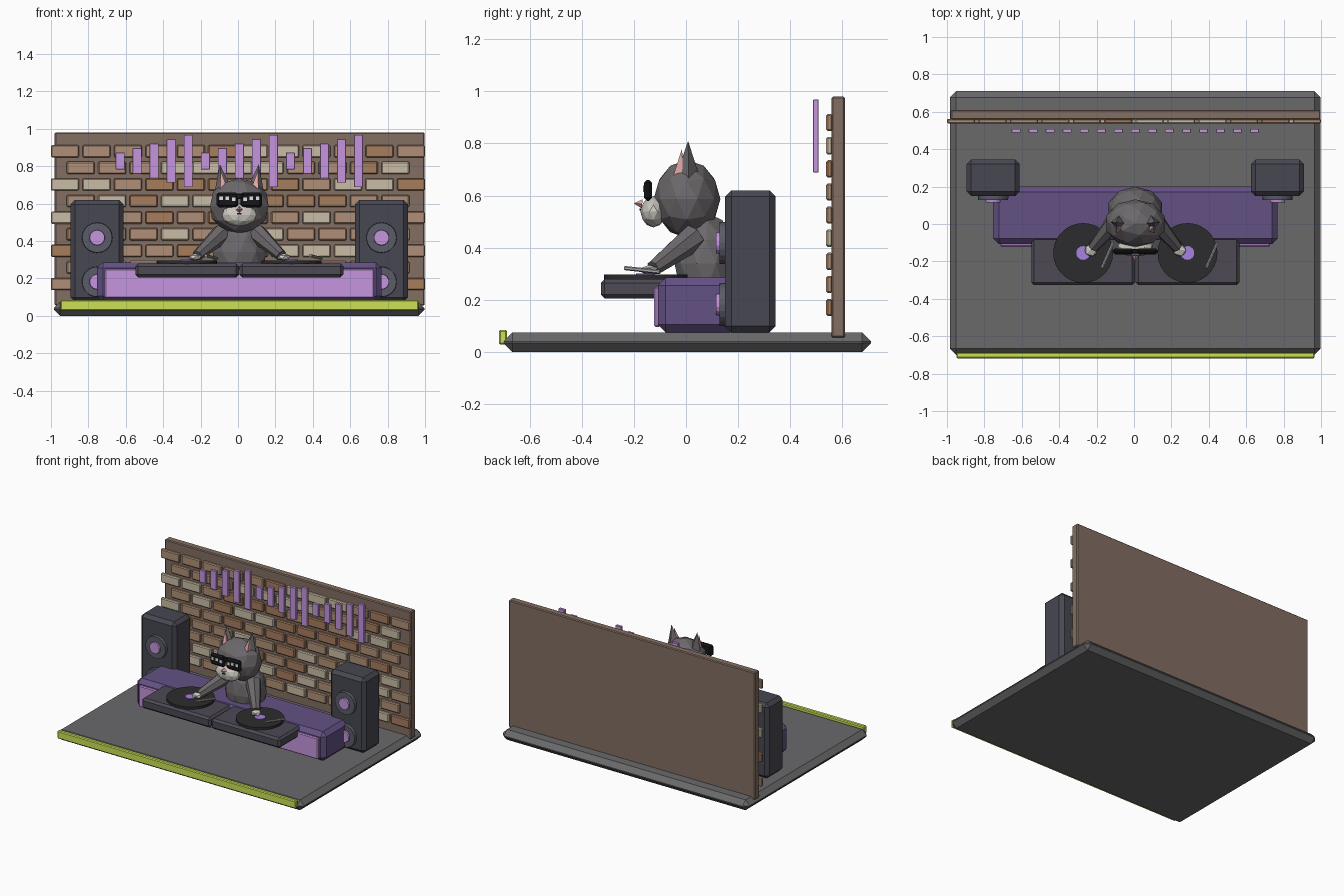
import bpy, bmesh, math, random
from mathutils import Vector, Matrix

if "Cube" in bpy.data.objects:
    bpy.data.objects.remove(bpy.data.objects["Cube"])

random.seed(4)
CX = 0.007  # the scene's own mirror plane


def mat(name, r, g, b):
    lin = [(c / 255) ** 2.2 for c in (r, g, b)]
    m = bpy.data.materials.new(name)
    m.diffuse_color = (*lin, 1)
    m.use_nodes = True
    m.node_tree.nodes["Principled BSDF"].inputs["Base Color"].default_value = m.diffuse_color
    return m


FLOOR = mat("floor_grey", 105, 105, 107)
LIME = mat("lime", 203, 224, 85)
WALL = mat("wall_brown", 130, 110, 98)
BRICKS = [mat("brick_tan", 174, 143, 118), mat("brick_brown", 164, 124, 94), mat("brick_cream", 200, 187, 164)]
LILAC = mat("lilac", 196, 148, 222)
PURPLE = mat("booth_purple", 100, 82, 132)
SLATE = mat("speaker_slate", 72, 73, 82)
CONE = mat("driver_grey", 92, 92, 104)
DECK = mat("deck_grey", 78, 75, 85)
BLACK = mat("vinyl_black", 48, 48, 50)
LABEL = mat("label_violet", 165, 130, 225)
METAL = mat("metal", 170, 170, 172)
FUR = mat("fur_grey", 108, 104, 107)
CREAM = mat("cream_fur", 205, 200, 192)
PINK = mat("pink", 222, 165, 165)
LENS = mat("lens_black", 28, 28, 30)
WHITE = mat("white", 225, 228, 230)


def finish(bm, name, material):
    bmesh.ops.recalc_face_normals(bm, faces=bm.faces)
    me = bpy.data.meshes.new(name)
    bm.to_mesh(me)
    bm.free()
    ob = bpy.data.objects.new(name, me)
    bpy.context.collection.objects.link(ob)
    me.materials.append(material)
    return ob


def box(name, x, y, z, material, bevel=0.0):
    """Box from (min, max) ranges, with chamfered edges."""
    bm = bmesh.new()
    size = [b - a for a, b in (x, y, z)]
    mid = [(a + b) / 2 for a, b in (x, y, z)]
    bmesh.ops.create_cube(bm, size=1, matrix=Matrix.Translation(mid) @ Matrix.Diagonal((*size, 1)))
    if bevel:
        bmesh.ops.bevel(bm, geom=bm.edges[:], offset=bevel, segments=1, profile=0.5, affect='EDGES')
    return finish(bm, name, material)


def rod(name, a, b, r1, r2, sides, material, spin=0.0):
    """Cylinder or cone from point a to point b."""
    a, b = Vector(a), Vector(b)
    bm = bmesh.new()
    m = Matrix.Translation((a + b) / 2) @ (b - a).to_track_quat('Z', 'Y').to_matrix().to_4x4() @ Matrix.Rotation(spin, 4, 'Z')
    bmesh.ops.create_cone(bm, cap_ends=True, segments=sides, radius1=r1, radius2=r2, depth=(b - a).length, matrix=m)
    bmesh.ops.remove_doubles(bm, verts=bm.verts, dist=1e-5)
    return finish(bm, name, material)


def ball(name, c, r, material, level=2):
    bm = bmesh.new()
    bmesh.ops.create_icosphere(bm, subdivisions=level, radius=1, matrix=Matrix.Translation(c) @ Matrix.Diagonal((*r, 1)))
    return finish(bm, name, material)


# Stage floor and front edge strip
box("stage_floor", (-0.985, 0.998), (-0.70, 0.71), (0, 0.075), FLOOR, 0.034)
box("edge_strip", (-0.95, 0.965), (-0.718, -0.687), (0.028, 0.085), LIME, 0.006)

# Brick wall, alternate rows shifted by half a brick
box("back_wall", (-0.98, 0.998), (0.558, 0.61), (0.055, 0.98), WALL, 0.006)
pitch = 1.85 / 11
for row in range(9):
    zc = 0.88 - row * 0.0887
    for i in range(12 - row % 2):
        x = -1 + (i + 0.5 * (row % 2)) * pitch
        box("brick", (x, x + 0.15), (0.538, 0.562), (zc - 0.033, zc + 0.033),
            random.choices(BRICKS, (4, 3, 3))[0], 0.006)

# Hanging equalizer bars
for i in range(15):
    x, h = CX + (i - 7) * 0.091, (0.09 + 0.0475 * (i % 5)) / 2
    box("equalizer_bar", (x - 0.024, x + 0.024), (0.488, 0.509), (0.828 - h, 0.828 + h), LILAC, 0.002)

# DJ booth
box("booth", (CX - 0.76, CX + 0.76), (-0.108, 0.2), (0.075, 0.285), PURPLE, 0.03)
box("booth_front_panel", (CX - 0.72, CX + 0.72), (-0.122, -0.10), (0.095, 0.25), LILAC, 0.006)

for s in (-1, 1):
    # Speaker tower with two drivers
    sx = CX + s * 0.76
    box("speaker", (sx - 0.142, sx + 0.142), (0.15, 0.344), (0.075, 0.62), SLATE, 0.024)
    for z in (0.418, 0.182):
        rod("speaker_driver", (sx, 0.155, z), (sx, 0.128, z), 0.082, 0.08, 20, CONE)
        rod("driver_cap", (sx, 0.13, z), (sx, 0.116, z), 0.042, 0.04, 14, LILAC)

    # Turntable
    dx = CX + s * 0.279
    box("turntable", (dx - 0.277, dx + 0.277), (-0.327, 0.0), (0.205, 0.28), DECK, 0.015)
    rod("record", (dx, -0.155, 0.278), (dx, -0.155, 0.297), 0.16, 0.16, 28, BLACK)
    rod("record_label", (dx, -0.155, 0.295), (dx, -0.155, 0.302), 0.037, 0.037, 14, LABEL)
    rod("tonearm", (dx + 0.16, -0.10, 0.307), (dx + 0.10, -0.235, 0.322), 0.008, 0.008, 6, METAL)

    # Arm and paw resting on the record
    rod("arm", (CX + s * 0.095, 0.03, 0.44), (CX + s * 0.225, -0.125, 0.322), 0.054, 0.03, 7, FUR)
    ball("paw", (CX + s * 0.237, -0.14, 0.314), (0.038, 0.036, 0.02), CREAM, 1)

    # Ear with pink inside
    rod("ear", (CX + s * 0.08, 0.006, 0.63), (CX + s * 0.104, 0.008, 0.81), 0.06, 0, 4, FUR)
    rod("ear_inside", (CX + s * 0.081, -0.03, 0.645), (CX + s * 0.1, -0.016, 0.778), 0.036, 0, 4, PINK)

    # Sunglass lens with pixel glints
    lx = CX + s * 0.064
    box("sunglass_lens", (lx - 0.057, lx + 0.057), (-0.162, -0.13), (0.58, 0.66), LENS, 0.012)
    for k in (-1, 0, 1):
        gx = lx + k * 0.034
        gz = 0.631 - 0.005 * abs(s * k - 0.5)
        box("lens_glint", (gx - 0.01, gx + 0.01), (-0.165, -0.155), (gz - 0.01, gz + 0.01), WHITE)

# Cat body and head
ball("cat_body", (CX, 0.078, 0.34), (0.15, 0.122, 0.195), FUR)
ball("cat_head", (CX, 0.004, 0.587), (0.164, 0.128, 0.15), FUR)
ball("muzzle", (CX, -0.125, 0.538), (0.096, 0.05, 0.06), CREAM)
rod("nose", (CX, -0.168, 0.568), (CX, -0.2, 0.57), 0.018, 0, 4, PINK)
box("mouth", (CX - 0.012, CX + 0.012), (-0.178, -0.165), (0.543, 0.55), LENS)
box("sunglass_bridge", (CX - 0.02, CX + 0.02), (-0.158, -0.135), (0.625, 0.655), LENS, 0.005)
